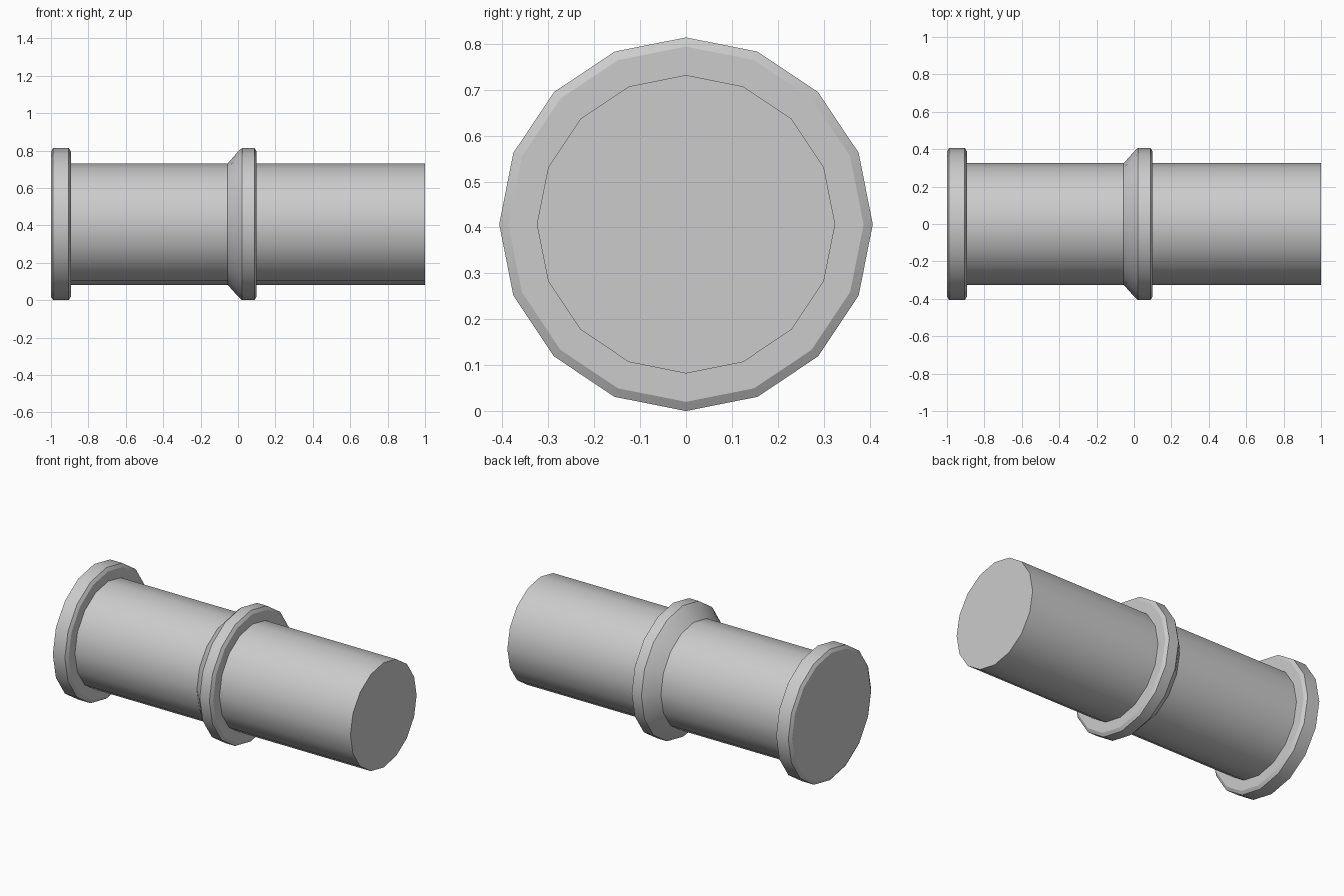
import bpy, bmesh
from math import sin, cos, tau, radians

if "Cube" in bpy.data.objects:
    bpy.data.objects.remove(bpy.data.objects["Cube"])

SIDES = 16
CENTRE_Z = 0.407


def lathe_x(name, profile):
    """Revolve (x, radius) points around the x axis and cap both ends."""
    bm = bmesh.new()
    rings = []
    for x, r in profile:
        rings.append([bm.verts.new((x, r * cos(tau * i / SIDES),
                                    CENTRE_Z + r * sin(tau * i / SIDES)))
                      for i in range(SIDES)])
    for a, b in zip(rings, rings[1:]):
        for i in range(SIDES):
            j = (i + 1) % SIDES
            bm.faces.new((a[i], a[j], b[j], b[i]))
    bm.faces.new(rings[0])
    bm.faces.new(rings[-1])
    bmesh.ops.recalc_face_normals(bm, faces=bm.faces)
    mesh = bpy.data.meshes.new(name)
    bm.to_mesh(mesh)
    bm.free()
    obj = bpy.data.objects.new(name, mesh)
    bpy.context.collection.objects.link(obj)
    bpy.ops.object.select_all(action='DESELECT')
    obj.select_set(True)
    bpy.context.view_layer.objects.active = obj
    bpy.ops.object.shade_smooth_by_angle(angle=radians(30))
    return obj


PIPE, RIM, EDGE = 0.325, 0.407, 0.387

# End flange with chamfered edges
flange = [(-1.0, EDGE), (-0.988, RIM), (-0.905, RIM), (-0.893, EDGE), (-0.893, PIPE)]
# Middle collar: sloped on the flange side, square on the other
collar = [(-0.055, PIPE), (0.0, EDGE), (0.022, RIM), (0.088, RIM), (0.1, EDGE), (0.1, PIPE)]
# Plain pipe end
pipe_end = [(1.0, PIPE)]

lathe_x("flanged_pipe", flange + collar + pipe_end)
